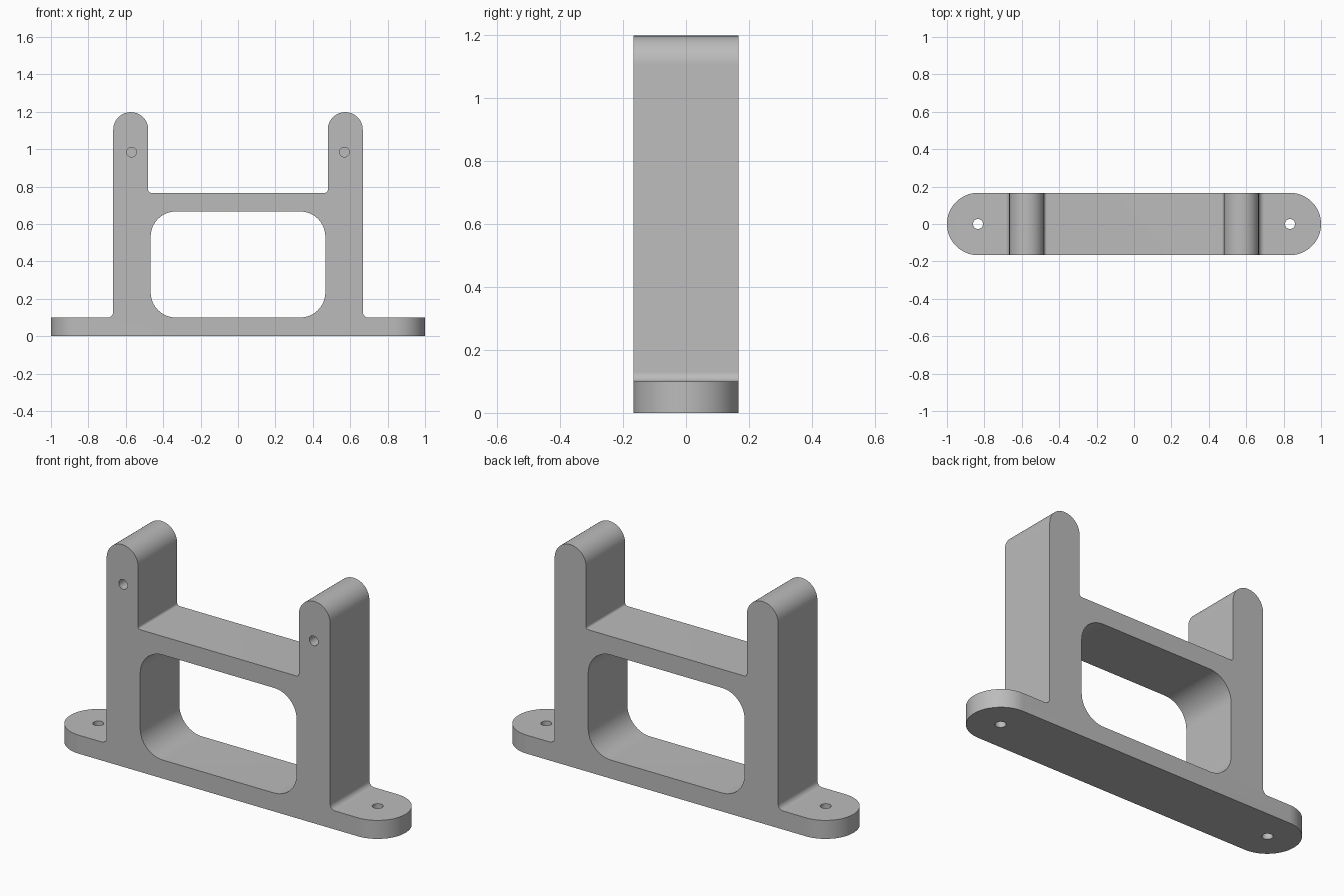
import bpy, bmesh, math
from mathutils import Vector, Matrix

cube = bpy.data.objects.get("Cube")
if cube:
    bpy.data.objects.remove(cube, do_unlink=True)

grey = bpy.data.materials.new("plain grey")
grey.use_nodes = True
colour = (0.5, 0.5, 0.5, 1)
grey.diffuse_color = colour
grey.node_tree.nodes["Principled BSDF"].inputs["Base Color"].default_value = colour

HALF_DEPTH = 0.167
POST_IN, POST_OUT = 0.48, 0.667
POST_R = (POST_OUT - POST_IN) / 2
BASE_H, BAR_TOP, TOP = 0.1, 0.767, 1.198


def rounded(corners, steps=16):
    """Outline through (u, v, radius) corners, each replaced by a fillet arc."""
    pts = []
    for i, (u, v, r) in enumerate(corners):
        p = Vector((u, v))
        if r == 0:
            pts.append(p)
            continue
        a = (Vector(corners[i - 1][:2]) - p).normalized()
        b = (Vector(corners[(i + 1) % len(corners)][:2]) - p).normalized()
        centre = p + (a + b) * r          # all corners are square
        for k in range(steps + 1):
            t = math.pi / 2 * k / steps
            pts.append(centre - b * r * math.cos(t) - a * r * math.sin(t))
    clean = [q for i, q in enumerate(pts) if (q - pts[i - 1]).length > 1e-5]
    return clean


def prism(name, outline, lo, hi, upright):
    """Extrude an outline along y (upright, in x-z) or along z (in x-y)."""
    bm = bmesh.new()
    place = (lambda p, d: (p.x, d, p.y)) if upright else (lambda p, d: (p.x, p.y, d))
    face = bm.faces.new([bm.verts.new(place(p, lo)) for p in outline])
    ext = bmesh.ops.extrude_face_region(bm, geom=[face])
    verts = [g for g in ext["geom"] if isinstance(g, bmesh.types.BMVert)]
    shift = Vector((0, hi - lo, 0) if upright else (0, 0, hi - lo))
    bmesh.ops.translate(bm, verts=verts, vec=shift)
    bmesh.ops.recalc_face_normals(bm, faces=bm.faces)
    mesh = bpy.data.meshes.new(name)
    bm.to_mesh(mesh)
    bm.free()
    mesh.materials.append(grey)
    obj = bpy.data.objects.new(name, mesh)
    bpy.context.collection.objects.link(obj)
    return obj


def circle(x, y, r, n=32):
    return [Vector((x + r * math.cos(math.tau * k / n),
                    y + r * math.sin(math.tau * k / n))) for k in range(n)]


def cut(target, tool, operation="DIFFERENCE"):
    tool.hide_render = True
    mod = target.modifiers.new(tool.name, "BOOLEAN")
    mod.operation, mod.object, mod.solver = operation, tool, "EXACT"
    bpy.context.view_layer.objects.active = target
    bpy.ops.object.modifier_apply(modifier=mod.name)
    bpy.data.objects.remove(tool, do_unlink=True)


# Front silhouette: feet, posts with round tops, crossbar
right_half = [(1, 0, 0), (1, BASE_H, 0), (POST_OUT, BASE_H, 0.03),
              (POST_OUT, TOP, POST_R), (POST_IN, TOP, POST_R),
              (POST_IN, BAR_TOP, 0.014)]
left_half = [(-x, z, r) for x, z, r in reversed(right_half)]
bracket = prism("bracket", rounded(right_half + left_half),
                -HALF_DEPTH, HALF_DEPTH, True)

# Rounded window through the frame
window = rounded([(s * 0.467, z, 0.135) for s, z in
                  ((-1, BASE_H), (1, BASE_H), (1, 0.667), (-1, 0.667))])
cut(bracket, prism("window_cutter", window, -1, 1, True))

# Semicircular foot ends
R = HALF_DEPTH
plan = rounded([(-1, -R, R), (1, -R, R), (1, R, R), (-1, R, R)], 24)
cut(bracket, prism("plan_cutter", plan, -1, 2, False), "INTERSECT")

# Screw holes: through the feet, blind in the front of the posts
for s in (-1, 1):
    cut(bracket, prism("foot_hole_cutter", circle(s * 0.834, 0, 0.027), -1, 0.3, False))
    cut(bracket, prism("post_hole_cutter", circle(s * 0.569, 0.984, 0.026),
                       -1, 0.03, True))

bpy.ops.object.select_all(action="DESELECT")
bracket.select_set(True)
bpy.context.view_layer.objects.active = bracket
bpy.ops.object.shade_smooth_by_angle(angle=math.radians(30))
